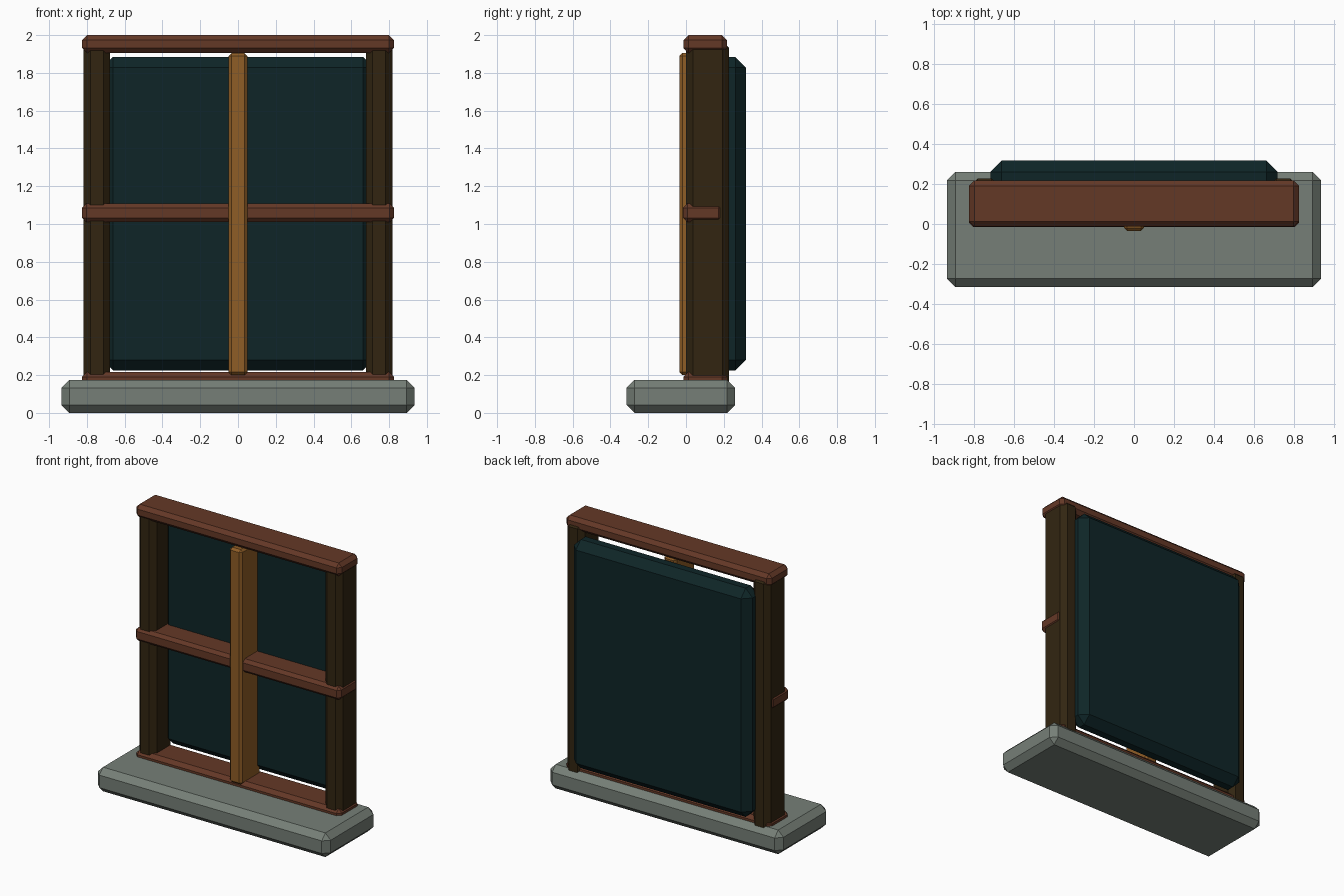
import bpy

if "Cube" in bpy.data.objects:
    bpy.data.objects.remove(bpy.data.objects["Cube"])


def srgb(r, g, b):
    def lin(c):
        c /= 255
        return c / 12.92 if c <= 0.04045 else ((c + 0.055) / 1.055) ** 2.4
    return (lin(r), lin(g), lin(b), 1)


def material(name, rgb):
    m = bpy.data.materials.new(name)
    m.diffuse_color = srgb(*rgb)
    m.use_nodes = True
    m.node_tree.nodes["Principled BSDF"].inputs["Base Color"].default_value = m.diffuse_color
    return m


STONE = material("grey_stone", (118, 127, 119))
RED_WOOD = material("red_brown_wood", (100, 56, 38))
DARK_WOOD = material("dark_brown_wood", (50, 37, 17))
GOLD_WOOD = material("golden_wood", (143, 93, 38))
GLASS = material("dark_teal_glass", (14, 37, 39))


def block(name, x, y, z, chamfer, mat):
    """Chamfered box spanning the given (min, max) ranges."""
    spans = (x, y, z)
    bpy.ops.mesh.primitive_cube_add(size=1, location=[(a + b) / 2 for a, b in spans])
    ob = bpy.context.object
    ob.name = name
    ob.scale = [b - a for a, b in spans]
    bpy.ops.object.transform_apply(location=False, rotation=False, scale=True)
    bev = ob.modifiers.new("chamfer", 'BEVEL')
    bev.width = chamfer
    bev.segments = 1
    ob.data.materials.append(mat)
    return ob


# Stone sill
block("sill", (-0.935, 0.935), (-0.315, 0.26), (0, 0.175), 0.042, STONE)

# Horizontal rails
block("top_rail", (-0.825, 0.825), (-0.013, 0.217), (1.905, 2.0), 0.026, RED_WOOD)
block("middle_rail", (-0.825, 0.825), (-0.015, 0.195), (1.01, 1.108), 0.022, RED_WOOD)
block("bottom_rail", (-0.825, 0.825), (-0.013, 0.217), (0.12, 0.217), 0.026, RED_WOOD)

# Side posts
for side, s in (("left", -1), ("right", 1)):
    block(side + "_post", sorted((s * 0.677, s * 0.818)), (0, 0.228),
          (0.12, 1.97), 0.036, DARK_WOOD)

# Centre upright
block("centre_mullion", (-0.05, 0.05), (-0.035, 0.19), (0.2, 1.905), 0.016, GOLD_WOOD)

# Thick pane behind the bars
block("glass_pane", (-0.718, 0.718), (0.15, 0.317), (0.225, 1.885), 0.056, GLASS)
